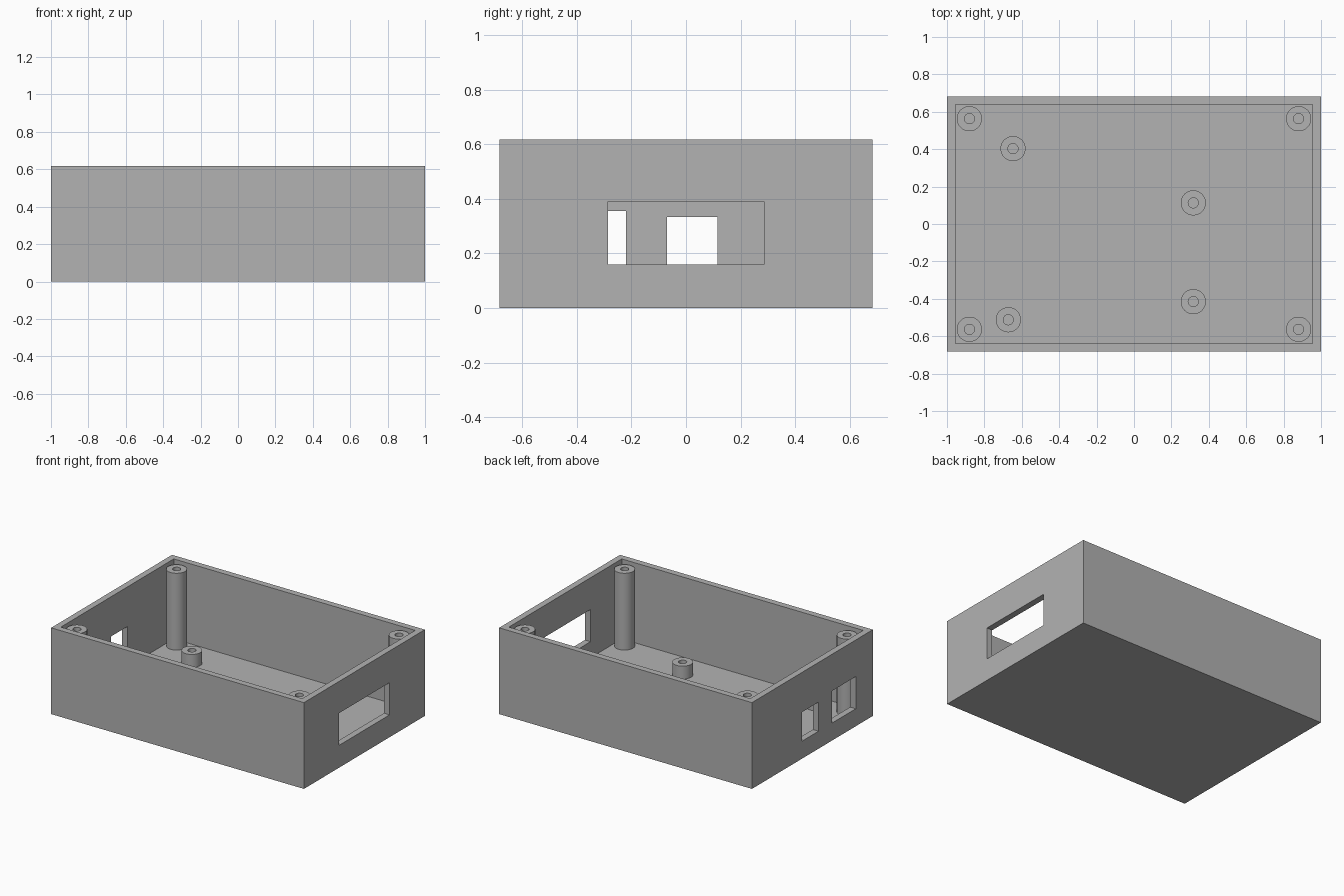
import bpy
import bmesh
import math
from mathutils import Vector

if "Cube" in bpy.data.objects:
    bpy.data.objects.remove(bpy.data.objects["Cube"], do_unlink=True)

# Overall dimensions
HALF_X, HALF_Y, HEIGHT = 1.0, 0.683, 0.617
WALL = 0.045
FLOOR = 0.045

grey = bpy.data.materials.new("matte grey")
grey.use_nodes = True
GREY = (0.448, 0.448, 0.448, 1)
grey.diffuse_color = GREY
grey.node_tree.nodes["Principled BSDF"].inputs["Base Color"].default_value = GREY


def add_object(name, bm):
    """Turn a bmesh into a grey scene object."""
    bmesh.ops.recalc_face_normals(bm, faces=bm.faces)
    mesh = bpy.data.meshes.new(name)
    bm.to_mesh(mesh)
    bm.free()
    mesh.materials.append(grey)
    obj = bpy.data.objects.new(name, mesh)
    bpy.context.collection.objects.link(obj)
    return obj


def box(name, low, high):
    """Box between two opposite corners."""
    low, high = Vector(low), Vector(high)
    bm = bmesh.new()
    bmesh.ops.create_cube(bm, size=1)
    bmesh.ops.scale(bm, vec=high - low, verts=bm.verts)
    bmesh.ops.translate(bm, vec=(low + high) / 2, verts=bm.verts)
    return add_object(name, bm)


def cut(target, cutter):
    """Subtract the cutter and discard it."""
    mod = target.modifiers.new("cut", "BOOLEAN")
    mod.operation = "DIFFERENCE"
    mod.solver = "EXACT"
    mod.object = cutter
    bpy.context.view_layer.objects.active = target
    bpy.ops.object.modifier_apply(modifier=mod.name)
    bpy.data.objects.remove(cutter, do_unlink=True)


def standoff(name, x, y, top, radius=0.067, bore=0.027):
    """Hollow screw post, lathed from a half profile."""
    bm = bmesh.new()
    profile = [(radius, FLOOR), (radius, top), (bore, top), (bore, FLOOR)]
    verts = [bm.verts.new((r, 0, z)) for r, z in profile]
    edges = [bm.edges.new(pair) for pair in zip(verts, verts[1:])]
    bmesh.ops.spin(bm, geom=verts + edges, axis=(0, 0, 1), cent=(0, 0, 0),
                   angle=math.tau, steps=48)
    bmesh.ops.remove_doubles(bm, verts=bm.verts, dist=0.0005)
    obj = add_object(name, bm)
    obj.location = (x, y, 0)
    bpy.ops.object.select_all(action="DESELECT")
    obj.select_set(True)
    bpy.context.view_layer.objects.active = obj
    bpy.ops.object.shade_smooth_by_angle(angle=math.radians(35))
    return obj


# Open-topped enclosure
case = box("enclosure", (-HALF_X, -HALF_Y, 0), (HALF_X, HALF_Y, HEIGHT))
cut(case, box("cavity", (WALL - HALF_X, WALL - HALF_Y, FLOOR),
              (HALF_X - WALL, HALF_Y - WALL, HEIGHT + 0.1)))

# Port openings: side, y range, z range
ports = [
    (1, -0.285, 0.285, 0.16, 0.39),
    (-1, -0.07, 0.115, 0.125, 0.333),
    (-1, -0.49, -0.22, 0.125, 0.355),
]
for side, y0, y1, z0, z1 in ports:
    xs = sorted((side * (HALF_X - 2 * WALL), side * (HALF_X + WALL)))
    cut(case, box("port_cutter", (xs[0], y0, z0), (xs[1], y1, z1)))

# Tall lid posts in the corners
for sx, x_name in ((1, "left"), (-1, "right")):
    for sy, y_name in ((1, "back"), (-1, "front")):
        standoff(f"lid_post_{y_name}_{x_name}", sx * 0.88, sy * 0.563, 0.594)

# Short posts that carry the circuit board
board_spots = [(-0.647, 0.403), (0.317, 0.113), (0.317, -0.415), (-0.672, -0.512)]
for i, (x, y) in enumerate(board_spots, 1):
    standoff(f"board_post_{i}", x, y, 0.137)
